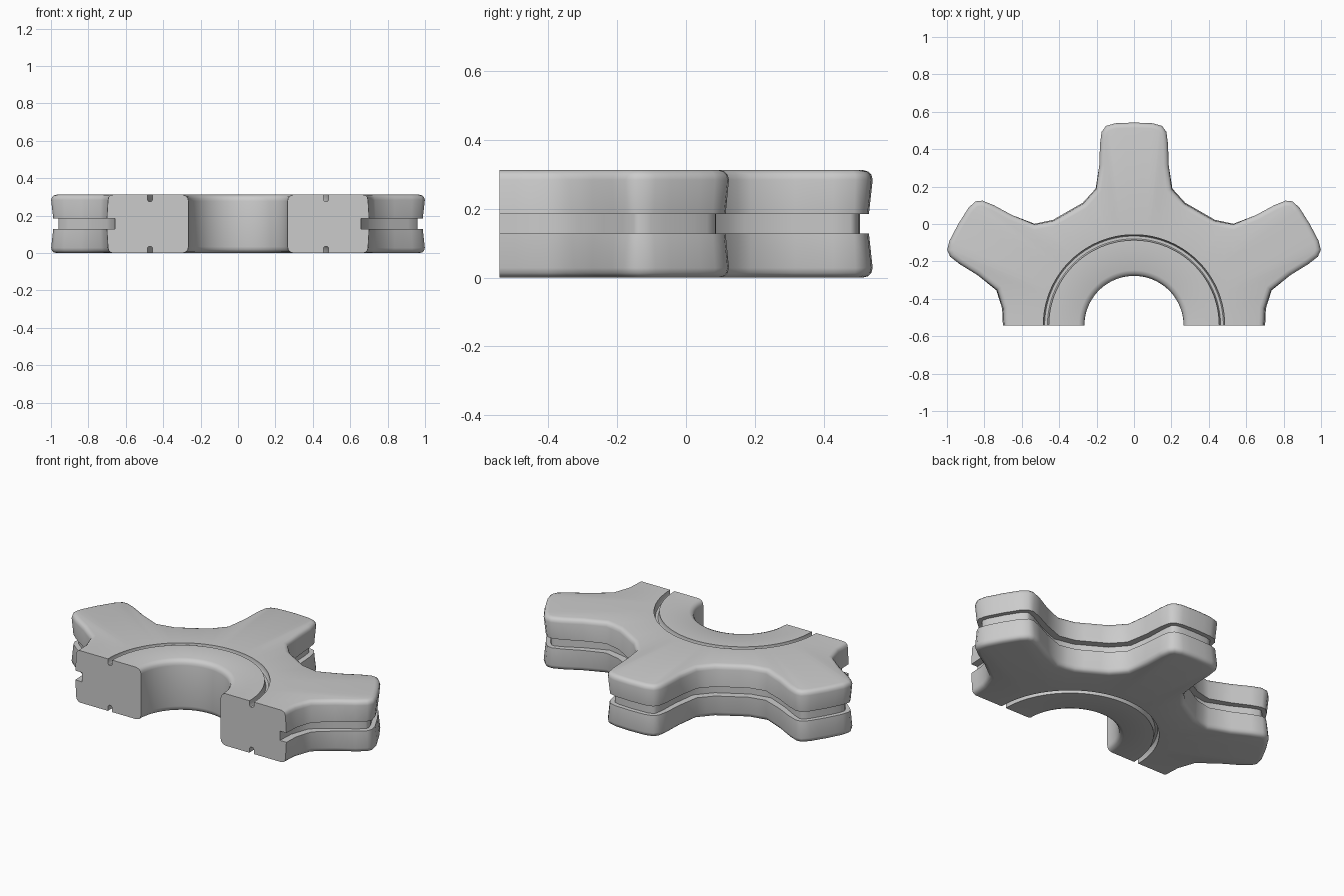
import bpy, bmesh
from math import pi, radians, sin, cos, hypot, atan2, ceil
from mathutils import Vector

if "Cube" in bpy.data.objects:
    bpy.data.objects.remove(bpy.data.objects["Cube"])

H = 0.312            # thickness
CY = -0.5425         # gear centre in y

# Half outline of one tooth pointing along +y (across, along)
half = [(0.27, 0.652), (0.202, 0.73), (0.185, 0.86), (0.182, 0.97), (0.173, 1.035),
        (0.15, 1.067), (0.10, 1.081), (0, 1.085)]
tooth = half + [(-x, y) for x, y in reversed(half[:-1])]


def turned(p, deg):
    a = radians(deg)
    return Vector((p[0] * cos(a) - p[1] * sin(a), p[0] * sin(a) + p[1] * cos(a)))


# Half-gear outline: three teeth between two flat roots on the cut plane
corners = [Vector((0.695, 0))]
for deg in (-60, 0, 60):
    corners += [turned(p, deg) for p in tooth]
corners.append(Vector((-0.695, 0)))

# Add points along wide spans so the bore and ring stay round
outline = []
for a, b in zip(corners, corners[1:]):
    n = max(1, ceil((atan2(b.y, b.x) - atan2(a.y, a.x)) / radians(5)))
    outline += [a.lerp(b, i / n) for i in range(n)]
outline.append(corners[-1])


def edge_normal(a, b):
    d = (b - a).normalized()
    return Vector((d.y, -d.x))


def normal(i):
    if i == 0:
        return Vector((1, 0))
    if i == len(outline) - 1:
        return Vector((-1, 0))
    n0 = edge_normal(outline[i - 1], outline[i])
    n1 = edge_normal(outline[i], outline[i + 1])
    m = (n0 + n1).normalized()
    return m / m.dot(n0)


# Upper half of the section: bore and ring groove as (radius, z) ...
inner = [(0.265, H / 2), (0.265, H - 0.034), (0.268, H - 0.019), (0.277, H - 0.007), (0.295, H),
         (0.456, H), (0.456, H - 0.025), (0.463, H - 0.036), (0.478, H - 0.036),
         (0.485, H - 0.025), (0.485, H)]
# ... and rounded rim and side groove as (outline offset, z, draft amount)
outer = [(-0.028, H, 0), (-0.013, H - 0.004, 0), (-0.004, H - 0.013, 0), (0, H - 0.028, 0),
         (0, 0.184, 1), (-0.037, 0.184, 0)]


def section(i):
    p = outline[i]
    r = hypot(p.x, p.y)
    u, n = p / r, normal(i)
    draft = 0.006 - 0.017 * (r - 0.695) / 0.39
    top = [(*(u * rad), z) for rad, z in inner]
    top += [(*(p + n * (off + draft * k)), z) for off, z, k in outer]
    bottom = [(x, y, H - z) for x, y, z in reversed(top[1:])]
    return [(x, y + CY, z) for x, y, z in top + bottom]


# Sweep the section round the half gear and cap the two cut faces
bm = bmesh.new()
loops = [[bm.verts.new(c) for c in section(i)] for i in range(len(outline))]
for a, b in zip(loops, loops[1:]):
    for j in range(len(a)):
        k = (j + 1) % len(a)
        bm.faces.new((a[j], a[k], b[k], b[j]))
bm.faces.new(loops[0])
bm.faces.new(loops[-1])
bmesh.ops.recalc_face_normals(bm, faces=bm.faces)
mesh = bpy.data.meshes.new("half_gear")
bm.to_mesh(mesh)
bm.free()

gear = bpy.data.objects.new("half_gear", mesh)
bpy.context.collection.objects.link(gear)
bpy.context.view_layer.objects.active = gear
gear.select_set(True)
bpy.ops.object.shade_smooth_by_angle(angle=radians(42))
